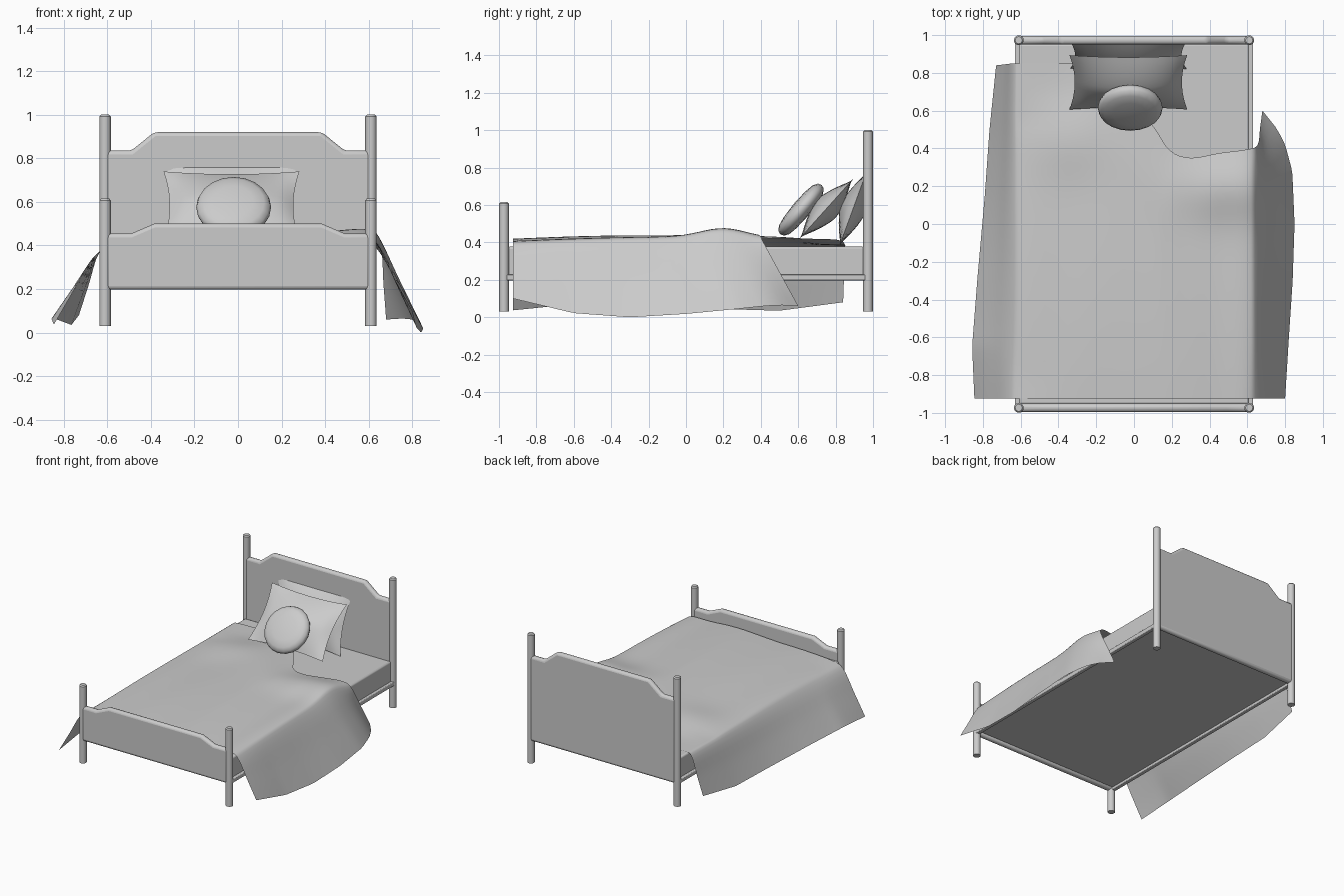
import bpy, bmesh, math
from mathutils import Matrix, Vector

if "Cube" in bpy.data.objects:
    bpy.data.objects.remove(bpy.data.objects["Cube"])


def make(name, verts, faces, angle=40, bevel=0):
    me = bpy.data.meshes.new(name)
    me.from_pydata(verts, [], faces)
    bm = bmesh.new()
    bm.from_mesh(me)
    bmesh.ops.remove_doubles(bm, verts=bm.verts, dist=1e-5)
    bmesh.ops.recalc_face_normals(bm, faces=bm.faces)
    bm.to_mesh(me)
    bm.free()
    ob = bpy.data.objects.new(name, me)
    bpy.context.collection.objects.link(ob)
    if bevel:
        m = ob.modifiers.new("bevel", "BEVEL")
        m.width, m.segments = bevel, 3
    bpy.ops.object.select_all(action='DESELECT')
    ob.select_set(True)
    bpy.context.view_layer.objects.active = ob
    bpy.ops.object.shade_smooth_by_angle(angle=math.radians(angle))
    return ob


def prism(name, outline, y0, y1, bevel=0):
    n = len(outline)
    verts = [(x, y, z) for y in (y0, y1) for x, z in outline]
    faces = [list(range(n)), list(range(n, 2 * n))]
    faces += [(i, (i + 1) % n, n + (i + 1) % n, n + i) for i in range(n)]
    return make(name, verts, faces, bevel=bevel)


def box(name, x0, x1, y0, y1, z0, z1, bevel=0):
    return prism(name, [(x0, z0), (x1, z0), (x1, z1), (x0, z1)], y0, y1, bevel)


def post(name, x, y, top):
    rings = [(0.03, 0.026), (top - 0.008, 0.026), (top, 0.019)]
    n = 16
    verts = [(x + r * math.cos(a * math.tau / n), y + r * math.sin(a * math.tau / n), z)
             for z, r in rings for a in range(n)]
    faces = [list(range(n)), list(range(2 * n, 3 * n))]
    faces += [(k * n + i, k * n + (i + 1) % n, (k + 1) * n + (i + 1) % n, (k + 1) * n + i)
              for k in range(2) for i in range(n)]
    make(name, verts, faces)


# Head and foot ends: posts and stepped boards with rounded edges
for end, s, ptop, hi, lo in (("head", 1, 1.0, 0.92, 0.835), ("foot", -1, 0.615, 0.50, 0.455)):
    y = 0.973 * s
    for side, sx in (("left", -1), ("right", 1)):
        post(f"{end}_post_{side}", 0.61 * sx, y, ptop)
    top = [(-0.61, lo), (-0.49, lo), (-0.385, hi), (0.385, hi), (0.49, lo), (0.61, lo)]
    prism(f"{end}board", [(-0.61, 0.197)] + top + [(0.61, 0.197)], y - 0.022, y + 0.022, 0.018)

# Side rails, base and mattress
for side, sx in (("left", -1), ("right", 1)):
    box(f"side_rail_{side}", 0.615 * sx - 0.016, 0.615 * sx + 0.016, -0.96, 0.96, 0.197, 0.228, 0.005)
box("mattress", -0.61, 0.61, -0.955, 0.955, 0.215, 0.377, 0.012)


def interp(table, y):
    for a, b in zip(table, table[1:]):
        if y >= b[0]:
            t = min(1, max(0, (a[0] - y) / (a[0] - b[0])))
            return [p + (q - p) * t for p, q in zip(a[1:], b[1:])]
    return list(table[-1][1:])


def spline(pts, sub):
    out = []
    p = [pts[0] * 2 - pts[1]] + pts + [pts[-1] * 2 - pts[-2]]
    for i in range(1, len(p) - 2):
        a, b, c, d = p[i - 1:i + 3]
        for k in range(sub):
            t = k / sub
            out.append(0.5 * (2 * b + (c - a) * t + (2 * a - 5 * b + 4 * c - d) * t * t
                              + (3 * b - a - 3 * c + d) * t ** 3))
    return out + [pts[-1]]


# Blanket: hems (y, x, z) on both sides, head edge (x, y) in between
HEM_L = [(0.84, -0.73, 0.08), (0.5, -0.765, 0.035), (0.15, -0.79, 0.045), (-0.3, -0.83, 0.06),
         (-0.65, -0.857, 0.065), (-0.925, -0.845, 0.037)]
HEM_R = [(0.60, 0.68, 0.06), (0.5, 0.76, 0.065), (0.42, 0.80, 0.06), (0.28, 0.838, 0.045),
         (0, 0.85, 0.018), (-0.3, 0.84, 0.0), (-0.6, 0.82, 0.022), (-0.925, 0.80, 0.1)]
HEAD = [(-0.58, 0.85), (-0.35, 0.85), (-0.12, 0.8), (0.1, 0.52), (0.19, 0.39), (0.3, 0.35),
        (0.45, 0.375), (0.6, 0.395)]


def top_z(x, y):
    bulge = 0.05 * math.exp(-((x - 0.5) / 0.28) ** 2 - ((y - 0.2) / 0.17) ** 2)
    ridge = 0.03 * math.exp(-((x + 0.35) / 0.2) ** 2 - ((y - 0.45) / 0.2) ** 2)
    sag = 0.022 * min(1, abs(y + 0.15) / 0.85) ** 2
    side = 0.04 * min(1, max(0, (-x - 0.2) / 0.38))
    return max(0.383, 0.43 - sag - side + bulge + ridge + 0.008 * math.sin(9 * x + 1.5 * y + 1))


verts, rows = [], 36
for r in range(rows + 1):
    t = r / rows
    at = lambda y: y + (-0.925 - y) * t
    yl, yr, ye = at(0.84), at(0.60), at(0.42)
    (lx, lz), (rx, rz) = interp(HEM_L, yl), interp(HEM_R, yr)
    hl, hr = Vector((lx, yl, lz)), Vector((rx, yr, rz))
    el = Vector((-0.64 - 0.025 * t, at(0.85), 0.36 - 0.015 * t))
    er = Vector((0.655, ye, top_z(0.65, ye) - 0.045))
    line = [hl, hl.lerp(el, 0.5), el]
    line += [Vector((x, at(y), top_z(x, at(y)))) for x, y in HEAD]
    line += [er, er.lerp(hr, 0.5), hr]
    verts += spline(line, 4)
w = len(verts) // (rows + 1)
make("blanket", verts, [(r * w + c, r * w + c + 1, (r + 1) * w + c + 1, (r + 1) * w + c)
                        for r in range(rows) for c in range(w - 1)], 80)


# Pillows: two pinched rectangles leaning on the headboard
def pillow(name, centre, hw, hh, thick, tilt):
    n = 16
    verts, faces = [], []
    for s in (1, -1):
        o = len(verts)
        for j in range(n + 1):
            for i in range(n + 1):
                u, v = 2 * i / n - 1, 2 * j / n - 1
                z = s * thick * (1 - u * u) ** 0.7 * (1 - abs(v) ** 1.5)
                verts.append((hw * u * (1 - 0.09 * (1 - v * v)), hh * v * (1 - 0.08 * (1 - u * u)), z))
        faces += [(o + j * (n + 1) + i, o + j * (n + 1) + i + 1,
                   o + (j + 1) * (n + 1) + i + 1, o + (j + 1) * (n + 1) + i)
                  for j in range(n) for i in range(n)]
    ob = make(name, verts, faces, 60)
    ob.matrix_world = Matrix.Translation(centre) @ Matrix.Rotation(math.radians(tilt), 4, 'X')


pillow("back_pillow", (-0.03, 0.893, 0.58), 0.31, 0.215, 0.07, 70)
pillow("front_pillow", (-0.03, 0.75, 0.58), 0.312, 0.215, 0.07, 48)

# Round cushion: flattened disc
prof = [(0.09, 0.045), (0.14, 0.036), (0.165, 0.02), (0.172, 0), (0.165, -0.02), (0.14, -0.036), (0.09, -0.045)]
n = 20
verts = [(r * math.cos(a * math.tau / n), r * math.sin(a * math.tau / n), z)
         for r, z in prof for a in range(n)] + [(0, 0, 0.05), (0, 0, -0.05)]
last = (len(prof) - 1) * n
faces = [(k * n + i, k * n + (i + 1) % n, (k + 1) * n + (i + 1) % n, (k + 1) * n + i)
         for k in range(len(prof) - 1) for i in range(n)]
faces += [(i, (i + 1) % n, last + n) for i in range(n)]
faces += [(last + i, last + (i + 1) % n, last + n + 1) for i in range(n)]
cushion = make("round_cushion", verts, faces, 60)
cushion.matrix_world = Matrix.Translation((-0.02, 0.615, 0.575)) @ Matrix.Rotation(math.radians(50), 4, 'X')
